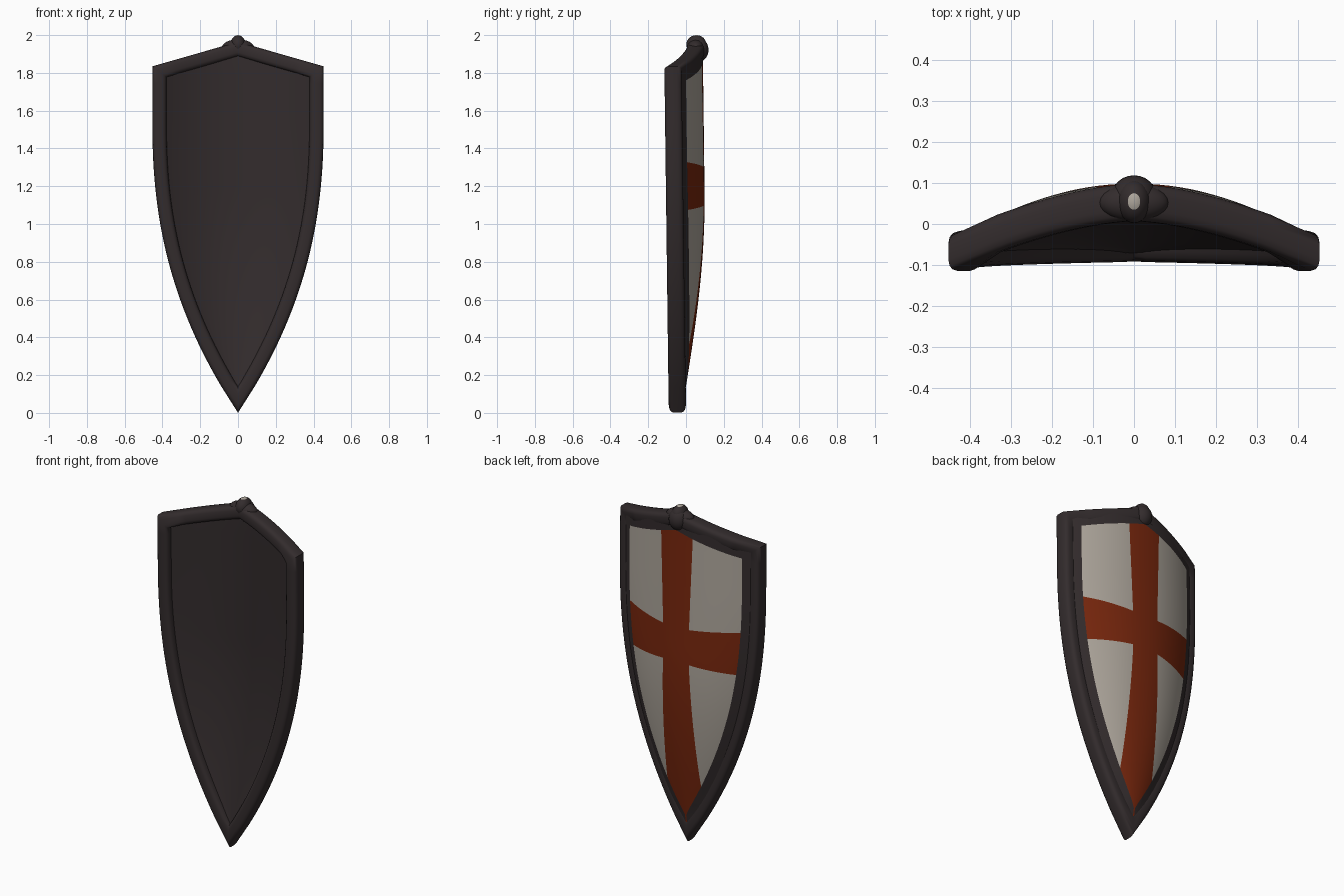
import bpy, bmesh, math
from mathutils import Vector

cube = bpy.data.objects.get("Cube")
if cube:
    bpy.data.objects.remove(cube)

HALF_W, SHOULDER, PEAK = 0.454, 1.835, 1.965


def material(name, rgb):
    m = bpy.data.materials.new(name)
    m.use_nodes = True
    m.diffuse_color = (*rgb, 1)
    bsdf = m.node_tree.nodes["Principled BSDF"]
    bsdf.inputs["Base Color"].default_value = (*rgb, 1)
    bsdf.inputs["Roughness"].default_value = 0.8
    return m


DARK = material("dark iron", (0.033, 0.025, 0.026))
PALE = material("pale grey paint", (0.42, 0.38, 0.33))
RED = material("rust red paint", (0.19, 0.02, 0.004))


def finish(bm, name, mats, angle=50):
    mesh = bpy.data.meshes.new(name)
    bm.to_mesh(mesh)
    bm.free()
    obj = bpy.data.objects.new(name, mesh)
    bpy.context.collection.objects.link(obj)
    for m in mats:
        mesh.materials.append(m)
    bpy.ops.object.select_all(action='DESELECT')
    obj.select_set(True)
    bpy.context.view_layer.objects.active = obj
    bpy.ops.object.shade_smooth_by_angle(angle=math.radians(angle))


# Shape of the shield: half width, depth of the edge and bulge of the middle
def width(z):
    t = max(0, (1.55 - z) / 1.55)
    return HALF_W * (1 - t ** 2.3)


def top_edge(x):
    return PEAK - (PEAK - SHOULDER) * abs(x) / HALF_W


def bulge(z):
    t = min(1, max(0, (z - 0.08) / 1.1))
    return 0.122 * math.sin(t * math.pi / 2)


def depth(u, z, power):
    edge = -0.046 - 0.023 * min(1, z / SHOULDER)
    return edge + bulge(z) * (1 - min(1, abs(u)) ** power)


# Rim: rounded section swept round the outline with mitred corners
def build_rim():
    n, m = 40, 16
    # points beside the corners are left out so the mitres do not fold
    heights = [SHOULDER * i / n for i in range(n + 1) if i in (0, n) or 3 <= i <= n - 2]
    half = [(width(z), z) for z in heights]
    half += [(x, top_edge(x)) for x in (HALF_W * (1 - i / m) for i in range(4, m + 1))]
    path = [Vector(p) for p in half + [(-x, z) for x, z in half[-2:0:-1]]]
    bm = bmesh.new()
    rings = []
    for i, p in enumerate(path):
        a = (p - path[i - 1]).normalized()
        b = (path[(i + 1) % len(path)] - p).normalized()
        na, nb = Vector((-a.y, a.x)), Vector((-b.y, b.x))
        inward = (na + nb) / (1 + na.dot(nb))
        y = depth(p.x / max(width(p.y), 0.01), p.y, 1.65)
        ring = []
        for k in range(16):
            t = math.tau * (k + 0.5) / 16
            c, s = math.cos(t), math.sin(t)
            off = 0.038 * (1 + math.copysign(abs(c) ** 0.55, c))
            q = p + inward * off
            ring.append(bm.verts.new((q.x, y + 0.046 * math.copysign(abs(s) ** 0.55, s), q.y)))
        rings.append(ring)
    for i, r in enumerate(rings):
        nxt = rings[(i + 1) % len(rings)]
        for k in range(16):
            j = (k + 1) % 16
            bm.faces.new((r[k], r[j], nxt[j], nxt[k]))
    bmesh.ops.recalc_face_normals(bm, faces=bm.faces)
    finish(bm, "rim", [DARK])


# Curved panel filling the rim; its outer strips form an unpainted margin
def build_panel(offset, outward):
    cols, rows, low, high = 32, 44, 0.09, 1.735
    bm = bmesh.new()
    grid = []
    levels = [low + (high - low) * r / rows for r in range(rows + 1)] + [high + 0.06]
    for row_z in levels:
        full = width(row_z) - 0.035
        slope = (width(row_z + 0.01) - width(row_z)) / 0.01
        paint = max(0.004, width(row_z) - 0.09 * math.hypot(1, slope))
        lift = max(0, 2 * (row_z - low) / (high - low) - 1)
        xs = [paint * (2 * c / cols - 1) for c in range(cols + 1)]
        row = []
        for x in [-full] + xs + [full]:
            z = row_z + min(1, lift) * (top_edge(x) - SHOULDER)
            row.append(bm.verts.new((x, depth(x / full, z, 2.1) + offset, z)))
        grid.append(row)
    for r in range(rows + 1):
        for c in range(cols + 2):
            quad = [grid[r][c], grid[r + 1][c], grid[r + 1][c + 1], grid[r][c + 1]]
            face = bm.faces.new(quad if outward else quad[::-1])
            if outward and (r == rows or c in (0, cols + 1)):
                face.material_index = 2
    return bm


# Painted face with a flared cross cut into it
def build_face():
    bm = build_panel(0.037, True)
    mid, bar, arm, bar_flare, arm_flare = 1.2, 0.08, 0.095, 0.035, 0.09
    for s in (-1, 1):
        for f in (-1, 1):
            cuts = [((s * bar, 0, mid), (1, 0, f * bar_flare)),
                    ((0, 0, mid + s * arm), (f * arm_flare, 0, 1))]
            for co, no in cuts:
                geom = bm.verts[:] + bm.edges[:] + bm.faces[:]
                bmesh.ops.bisect_plane(bm, geom=geom, plane_co=co, plane_no=no, dist=1e-5)
    for f in bm.faces:
        c = f.calc_center_median()
        x, z = abs(c.x), abs(c.z - mid)
        if f.material_index != 2:
            f.material_index = int(x < bar + bar_flare * z or z < arm + arm_flare * x)
    finish(bm, "painted_face", [PALE, RED, DARK])


# Rounded lumps that form the peak of the rim
def build_knob(name, centre, size, mats):
    bm = bmesh.new()
    bmesh.ops.create_uvsphere(bm, u_segments=24, v_segments=16, radius=1)
    if len(mats) > 1:
        for f in bm.faces:
            f.material_index = int(f.calc_center_median().z > 0.93)
    bmesh.ops.scale(bm, vec=size, verts=bm.verts)
    bmesh.ops.translate(bm, vec=centre, verts=bm.verts)
    finish(bm, name, mats)


build_rim()
build_face()
finish(build_panel(-0.034, False), "inner_panel", [DARK])
build_knob("top_peak", (0, 0.055, 1.95), (0.04, 0.053, 0.05), [DARK, PALE])
build_knob("peak_base", (0, 0.052, 1.935), (0.085, 0.046, 0.042), [DARK])
build_knob("top_boss", (0, 0.069, 1.922), (0.054, 0.05, 0.062), [DARK])
